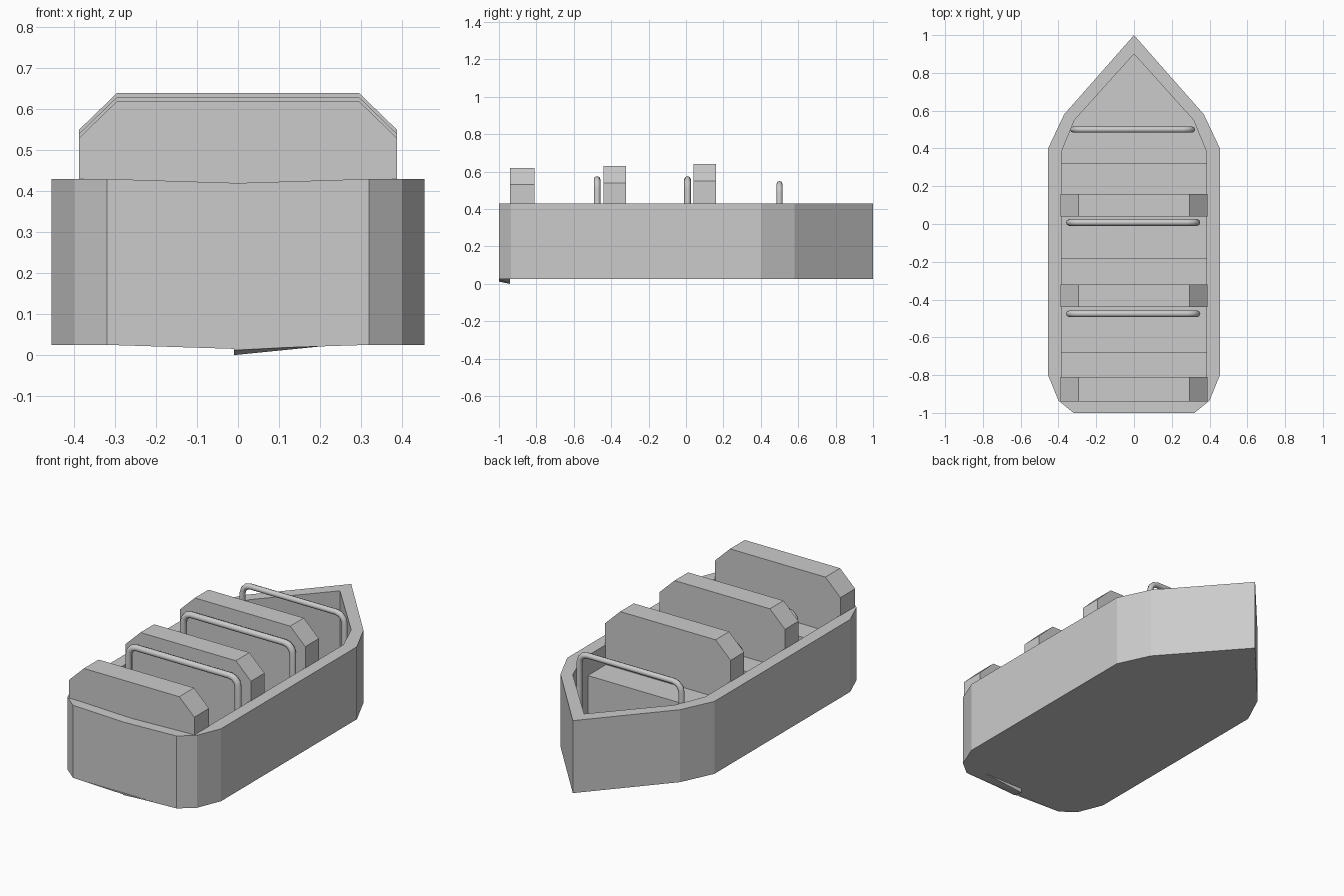
import bpy, bmesh, math

if "Cube" in bpy.data.objects:
    bpy.data.objects.remove(bpy.data.objects["Cube"])

def make_object(name, bm):
    bmesh.ops.recalc_face_normals(bm, faces=bm.faces[:])
    mesh = bpy.data.meshes.new(name)
    bm.to_mesh(mesh)
    bm.free()
    ob = bpy.data.objects.new(name, mesh)
    bpy.context.collection.objects.link(ob)
    return ob

def mirrored(half):
    # half runs bow to stern on +x; first and last points lie on the centre line
    return half + [(-x, y) for x, y in reversed(half[1:-1])]

def prism(name, profile, y0, y1):
    # extrude an x/z profile along y
    bm = bmesh.new()
    face = bm.faces.new([bm.verts.new((x, y0, z)) for x, z in profile])
    ext = bmesh.ops.extrude_face_region(bm, geom=[face])
    verts = [g for g in ext["geom"] if isinstance(g, bmesh.types.BMVert)]
    bmesh.ops.translate(bm, verts=verts, vec=(0, y1 - y0, 0))
    return make_object(name, bm)

# Hull: outer wall, flat rim, inner wall and floor
RIM, BASE, FLOOR = 0.43, 0.025, 0.05
outer = mirrored([(0, 1), (0.37, 0.58), (0.455, 0.40), (0.455, -0.80),
                  (0.40, -0.935), (0.32, -1), (0, -1)])
inner = mirrored([(0, 0.90), (0.315, 0.55), (0.385, 0.38), (0.385, -0.80),
                  (0.382, -0.93), (0.32, -0.94), (0, -0.94)])
bm = bmesh.new()

def ring(points, z):
    # the stern centre sags slightly
    return [bm.verts.new((x, y, z - (0.01 if x == 0 and y < 0 else 0))) for x, y in points]

rings = [ring(outer, BASE), ring(outer, RIM), ring(inner, RIM), ring(inner, FLOOR)]
for a, b in zip(rings, rings[1:]):
    n = len(a)
    for i in range(n):
        j = (i + 1) % n
        bm.faces.new((a[i], a[j], b[j], b[i]))
bm.faces.new(rings[0])
bm.faces.new(rings[-1])
make_object("hull", bm)

# Small keel wedge under the stern
bm = bmesh.new()
bmesh.ops.convex_hull(bm, input=[bm.verts.new(p) for p in (
    (-0.01, -1, 0.02), (-0.01, -1, 0.012), (-0.01, -0.94, 0.0),
    (-0.01, -0.94, 0.03), (0.24, -0.94, 0.025), (0.24, -1, 0.025))])
make_object("stern_wedge", bm)

# Three bench seats with chamfered backrests, each row a little higher
SEAT = 0.32
for i, (y0, y1, y2, top) in enumerate([(-0.94, -0.81, -0.68, 0.62),
                                       (-0.44, -0.32, -0.18, 0.63),
                                       (0.04, 0.16, 0.32, 0.64)], 1):
    w = 0.383
    prism(f"seat_{i}", [(-w, FLOOR), (w, FLOOR), (w, SEAT), (-w, SEAT)], y0, y2)
    b, t = 0.388, 0.295
    prism(f"backrest_{i}", [(-b, SEAT), (b, SEAT), (b, top - 0.09), (t, top),
                            (-t, top), (-b, top - 0.09)], y0, y1)

# Lap bars: bent round tubes standing on the floor
def lap_bar(name, y, x0, x1, top, r):
    bend = 0.05
    pts = [(x0, FLOOR)]
    for cx, start in ((x0 + bend, 180), (x1 - bend, 90)):
        for k in range(4):
            a = math.radians(start - 30 * k)
            pts.append((cx + bend * math.cos(a), top - bend + bend * math.sin(a)))
    pts.append((x1, FLOOR))
    curve = bpy.data.curves.new(name, "CURVE")
    curve.dimensions = "3D"
    curve.bevel_depth = r
    curve.bevel_resolution = 2
    curve.use_fill_caps = True
    spline = curve.splines.new("POLY")
    spline.points.add(len(pts) - 1)
    for p, (x, z) in zip(spline.points, pts):
        p.co = (x, y, z, 1)
    ob = bpy.data.objects.new(name, curve)
    bpy.context.collection.objects.link(ob)
    bpy.ops.object.select_all(action="DESELECT")
    ob.select_set(True)
    bpy.context.view_layer.objects.active = ob
    bpy.ops.object.convert(target="MESH")
    bpy.ops.object.shade_smooth_by_angle(angle=math.radians(50))

lap_bar("lap_bar_1", -0.475, -0.342, 0.333, 0.558, 0.018)
lap_bar("lap_bar_2", 0.008, -0.342, 0.333, 0.558, 0.018)
lap_bar("lap_bar_3", 0.50, -0.322, 0.308, 0.534, 0.016)
